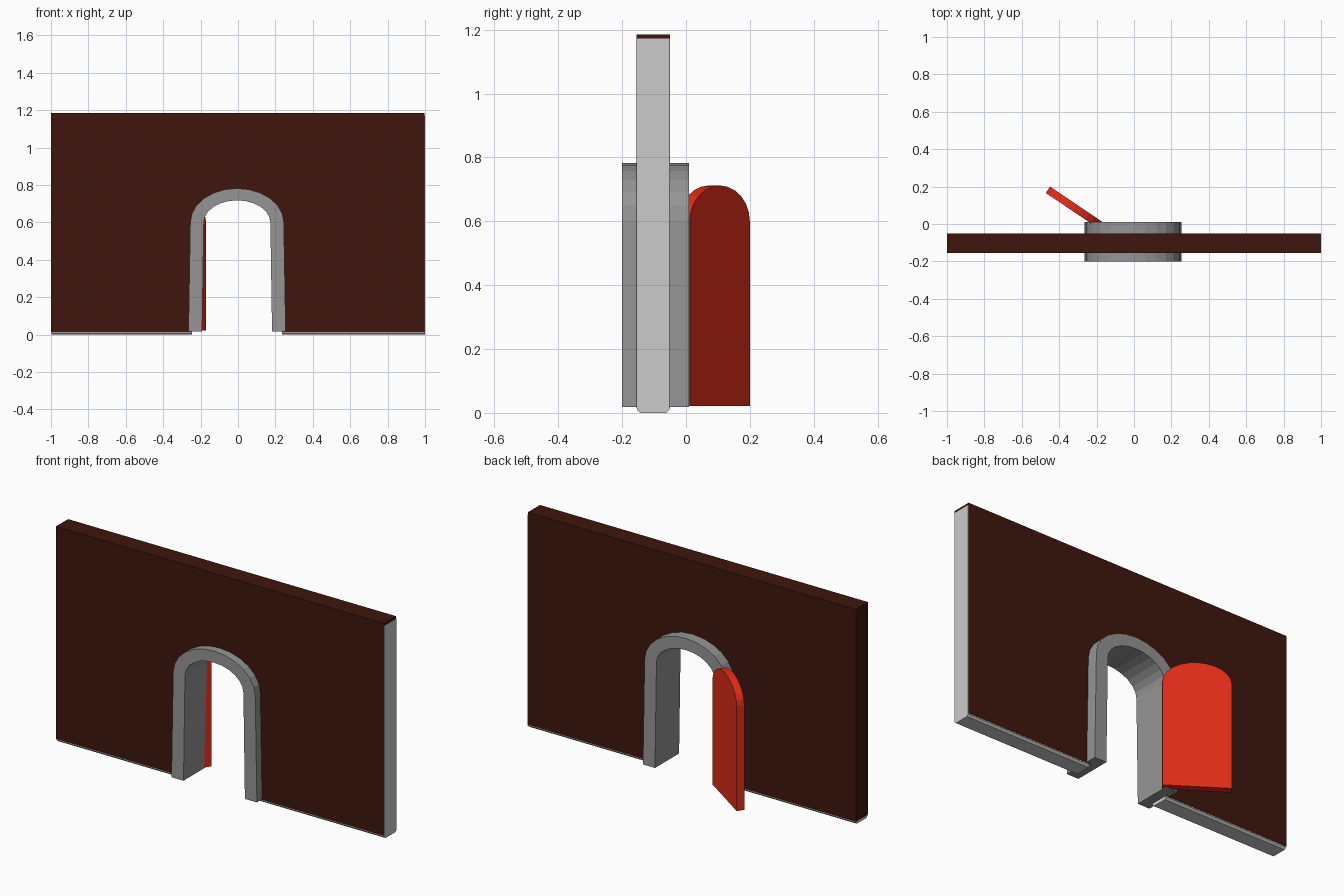
import bpy, bmesh, math
from mathutils import Matrix

if "Cube" in bpy.data.objects:
    bpy.data.objects.remove(bpy.data.objects["Cube"])


def material(name, rgb):
    m = bpy.data.materials.new(name)
    m.diffuse_color = (*rgb, 1)
    m.use_nodes = True
    m.node_tree.nodes["Principled BSDF"].inputs["Base Color"].default_value = m.diffuse_color
    return m


def arch(cx, foot, half, z0, spring, rise, n=12):
    """Arch outline in x/z, from left foot over the top to right foot."""
    arc = [(cx - half * math.cos(math.pi * i / n),
            spring + rise * math.sin(math.pi * i / n)) for i in range(n + 1)]
    return [(cx - foot, z0)] + arc + [(cx + foot, z0)]


def slab(name, outline, y0, y1, mat=None, chamfer=0):
    """Extrude an x/z outline from y0 to y1."""
    bm = bmesh.new()
    face = bm.faces.new([bm.verts.new((x, y0, z)) for x, z in outline])
    ext = bmesh.ops.extrude_face_region(bm, geom=[face])["geom"]
    bmesh.ops.translate(bm, vec=(0, y1 - y0, 0),
                        verts=[v for v in ext if isinstance(v, bmesh.types.BMVert)])
    if chamfer:
        low = [e for e in bm.edges if all(v.co.z < 1e-5 for v in e.verts)
               and abs(e.verts[0].co.y - e.verts[1].co.y) < 1e-5]
        bmesh.ops.bevel(bm, geom=low, offset=chamfer, segments=1, affect='EDGES')
    bmesh.ops.recalc_face_normals(bm, faces=bm.faces)
    me = bpy.data.meshes.new(name)
    bm.to_mesh(me)
    bm.free()
    ob = bpy.data.objects.new(name, me)
    bpy.context.collection.objects.link(ob)
    if mat:
        me.materials.append(mat)
    return ob


def wall(name, x0, x1, z0, z1, y0, y1, mat=None, chamfer=0):
    hole = arch(-0.005, 0.24, 0.225, z0, 0.60, 0.15)
    slab(name, [(x1, z0), (x1, z1), (x0, z1), (x0, z0)] + hole, y0, y1, mat, chamfer)


brown = material("dark_brown", (0.05, 0.008, 0.004))
stone = material("stone_grey", (0.3, 0.3, 0.3))
red = material("door_red", (0.75, 0.025, 0.01))
pale = material("pale_grey", (0.75, 0.75, 0.75))

# wall core and its dark covering, slightly offset from each other
wall("wall_core", -0.998, 1.0, 0.0, 1.172, -0.154, -0.051, pale, 0.01)
wall("wall_covering", -1.0, 0.998, 0.015, 1.185, -0.155, -0.05, brown)

# arched frame with slightly splayed legs
outer = arch(-0.005, 0.26, 0.25, 0.018, 0.60, 0.182)
inner = arch(-0.005, 0.187, 0.178, 0.018, 0.60, 0.118)
slab("door_frame", outer + inner[::-1], -0.20, 0.01, stone)

# open door, hinged on the left behind the frame
door = slab("door", arch(-0.168, 0.168, 0.168, 0.022, 0.60, 0.112), -0.041, 0, red)
door.matrix_world = (Matrix.Translation((-0.17, 0.012, 0))
                     @ Matrix.Rotation(math.radians(-34), 4, 'Z'))
